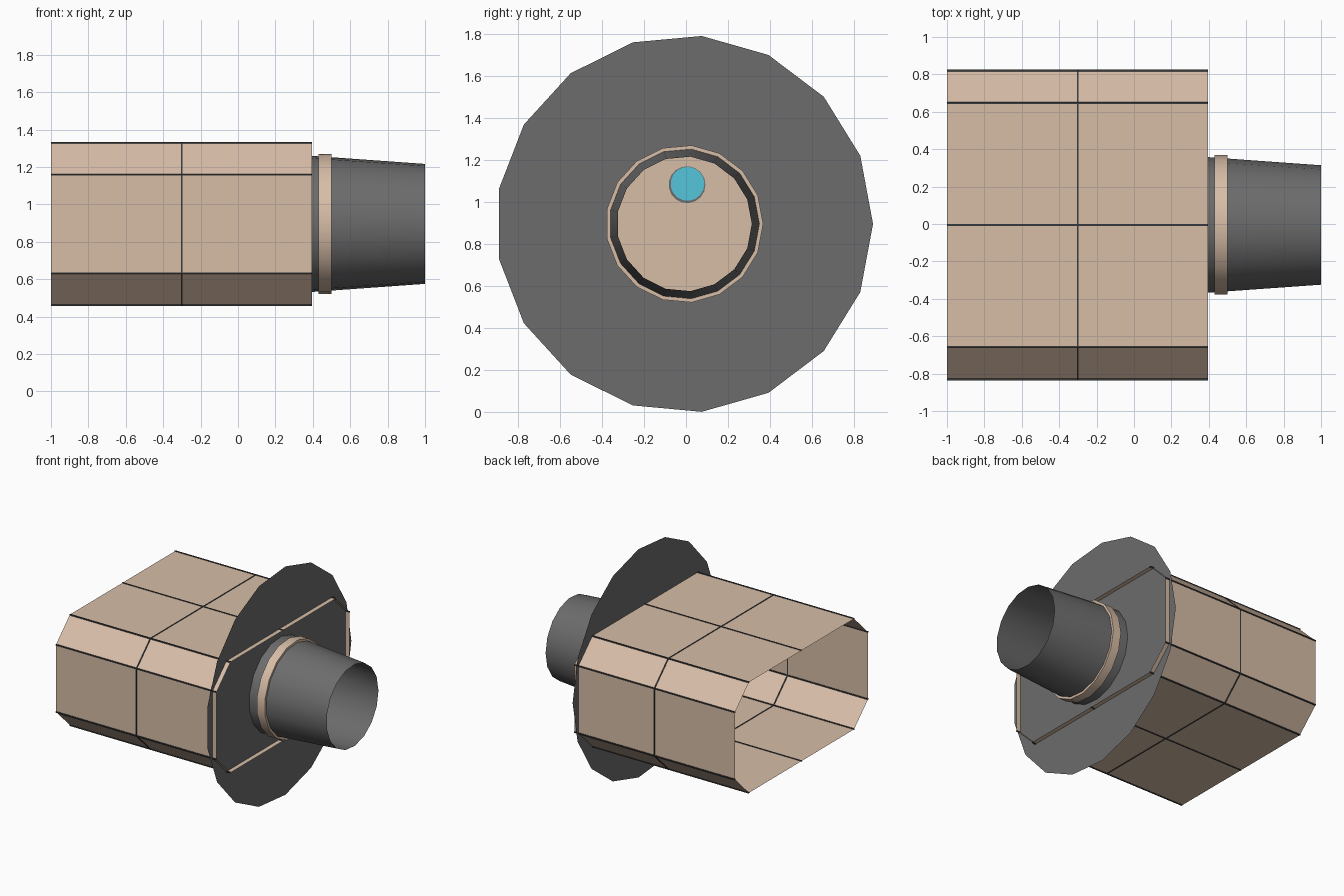
import bpy, bmesh, math
from mathutils import Vector

if "Cube" in bpy.data.objects:
    bpy.data.objects.remove(bpy.data.objects["Cube"])

CY, CZ = -0.008, 0.896      # axis of the engine
SIDES = 17


def material(name, rgb):
    m = bpy.data.materials.new(name)
    m.diffuse_color = (*rgb, 1)
    m.use_nodes = True
    m.node_tree.nodes["Principled BSDF"].inputs["Base Color"].default_value = m.diffuse_color
    return m


TAN = material("tan panel", (0.68, 0.51, 0.385))
GREY = material("dark grey metal", (0.15, 0.15, 0.15))
LINE = material("charcoal trim", (0.04, 0.042, 0.045))
CYAN = material("cyan light", (0.09, 0.56, 0.7))


def make(name, bm, mat, smooth=False):
    bmesh.ops.recalc_face_normals(bm, faces=bm.faces)
    me = bpy.data.meshes.new(name)
    bm.to_mesh(me)
    bm.free()
    me.materials.append(mat)
    ob = bpy.data.objects.new(name, me)
    bpy.context.collection.objects.link(ob)
    if smooth:
        bpy.context.view_layer.objects.active = ob
        ob.select_set(True)
        bpy.ops.object.shade_smooth_by_angle(angle=math.radians(35))
        ob.select_set(False)
    return ob


def loft(name, rings, mat, smooth=False, wrap=False):
    """Skin between closed loops of points."""
    bm = bmesh.new()
    loops = [[bm.verts.new(p) for p in r] for r in rings]
    pairs = list(zip(loops, loops[1:])) + ([(loops[-1], loops[0])] if wrap else [])
    for a, b in pairs:
        for i in range(len(a)):
            j = (i + 1) % len(a)
            bm.faces.new((a[i], a[j], b[j], b[i]))
    return make(name, bm, mat, smooth)


def circle(x, r, y=CY, z=CZ, n=SIDES):
    return [(x, y + r * math.cos(2 * math.pi * i / n), z + r * math.sin(2 * math.pi * i / n))
            for i in range(n)]


def disc(name, points, mat):
    bm = bmesh.new()
    f = bm.faces.new([bm.verts.new(p) for p in points])
    f.normal_update()
    if f.normal.x < 0:
        f.normal_flip()
    me = bpy.data.meshes.new(name)
    bm.to_mesh(me)
    bm.free()
    me.materials.append(mat)
    bpy.context.collection.objects.link(bpy.data.objects.new(name, me))


# Chamfered body section, with a seam vertex in the middle of top and bottom
half = [(0, 0.434), (0.652, 0.434), (0.826, 0.263), (0.826, -0.263), (0.652, -0.434), (0, -0.434)]
section = half + [(-y, z) for y, z in half[-2:0:-1]]


def slice_at(x, grow=0.0):
    out = []
    for y, z in section:
        oy = grow * (y > 0) - grow * (y < 0)
        oz = grow if z > 0 else -grow
        out.append((x, CY + 0.003 + y + oy, CZ + z + oz))
    return out


X0, XM, X1 = -1.0, -0.3, 0.395

# Open body shell
loft("body_shell", [slice_at(x) for x in (X0, XM, X1)], TAN)

# Long trim rods on every edge and seam
w = 0.0045
for k, (a, b) in enumerate(zip(slice_at(X0), slice_at(X1))):
    rods = [[(p[0], p[1] + dy, p[2] + dz) for dy, dz in ((w, w), (-w, w), (-w, -w), (w, -w))]
            for p in (a, b)]
    loft(f"edge_trim_{k + 1}", rods, LINE)

# Trim band around the middle
g = 0.003
loft("middle_trim_band",
     [slice_at(XM - w, -g), slice_at(XM - w, g), slice_at(XM + w, g), slice_at(XM + w, -g)],
     LINE, wrap=True)

# Large flat round plate across the front end of the body
disc("round_plate", circle(0.36, 0.9), GREY)

# Tapered open nozzle with its collar
loft("nozzle", [circle(0.36, 0.368), circle(1.0, 0.322)], GREY, smooth=True)
loft("nozzle_collar",
     [circle(0.43, 0.35), circle(0.43, 0.376), circle(0.50, 0.376), circle(0.50, 0.35)],
     TAN, smooth=True)

# Inner plate at the bottom of the nozzle, with a cyan light in a grey rim
disc("nozzle_inner_plate", circle(0.38, 0.36), TAN)
disc("light_rim", circle(0.385, 0.088, 0.005, 1.083), GREY)
disc("cyan_light", circle(0.39, 0.081, 0.007, 1.087), CYAN)
